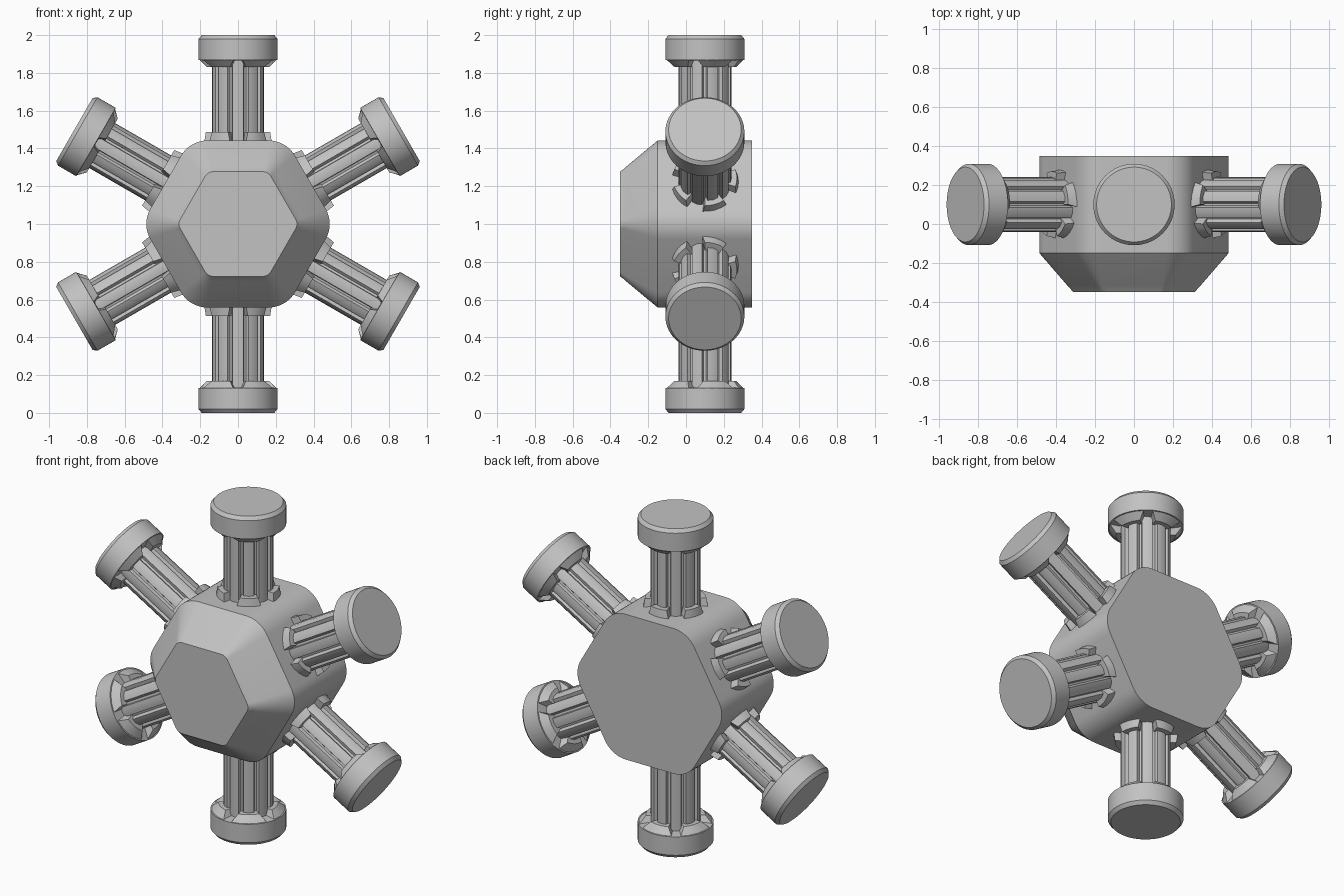
import bpy, bmesh
from math import sin, cos, pi, radians
from mathutils import Matrix

scene = bpy.context.scene
if "Cube" in scene.objects:
    bpy.data.objects.remove(scene.objects["Cube"], do_unlink=True)

grey = bpy.data.materials.new("plain grey")
grey.use_nodes = True
GREY = (0.54, 0.54, 0.54, 1)
grey.diffuse_color = GREY
grey.node_tree.nodes["Principled BSDF"].inputs["Base Color"].default_value = GREY


def loft(bm, rings):
    """Skin a stack of equal-length rings and cap both ends."""
    loops = [[bm.verts.new(p) for p in ring] for ring in rings]
    n = len(loops[0])
    for a, b in zip(loops, loops[1:]):
        for i in range(n):
            j = (i + 1) % n
            bm.faces.new((a[i], a[j], b[j], b[i]))
    bm.faces.new(loops[0][::-1])
    bm.faces.new(loops[-1])


def finish(bm, name, matrix=Matrix.Identity(4), angle=25):
    """Place the geometry, then turn it into a shaded object."""
    bmesh.ops.transform(bm, matrix=matrix, verts=bm.verts)
    bmesh.ops.recalc_face_normals(bm, faces=bm.faces)
    mesh = bpy.data.meshes.new(name)
    bm.to_mesh(mesh)
    bm.free()
    mesh.materials.append(grey)
    ob = bpy.data.objects.new(name, mesh)
    scene.collection.objects.link(ob)
    bpy.ops.object.select_all(action="DESELECT")
    ob.select_set(True)
    bpy.context.view_layer.objects.active = ob
    bpy.ops.object.shade_smooth_by_angle(angle=radians(angle))


def polar(r, a, z):
    """Point around the arm axis; angle zero faces the front."""
    return (r * sin(a), -r * cos(a), z)


def circle(r, z, n=64):
    return [polar(r, 2 * pi * i / n, z) for i in range(n)]


def rounded_hexagon(apothem, radius, y, steps=8):
    pts = []
    reach = (apothem - radius) / cos(pi / 6)
    for k in range(6):
        corner = k * pi / 3
        for s in range(steps + 1):
            a = corner - pi / 6 + pi / 3 * s / steps
            pts.append((reach * cos(corner) + radius * cos(a), y,
                        1 + reach * sin(corner) + radius * sin(a)))
    return pts


def lugs(bm, inner, foot, top, z0, z1, half_foot, half_top, steps=4):
    """Five tapered lugs in a ring, with a gap at the front."""
    for k in range(5):
        mid = radians(36 + 72 * k)
        rings = []
        for outer, z, half in ((foot, z0, half_foot), (top, z1, half_top)):
            angles = [mid + radians(half) * (2 * s / steps - 1) for s in range(steps + 1)]
            rings.append([polar(outer, a, z) for a in angles]
                         + [polar(inner, a, z) for a in reversed(angles)])
        loft(bm, rings)


# Hexagonal hub with a bevelled, stepped front
bm = bmesh.new()
loft(bm, [rounded_hexagon(*p) for p in (
    (0.442, 0.16, 0.35), (0.442, 0.16, -0.15), (0.305, 0.06, -0.315),
    (0.295, 0.05, -0.325), (0.277, 0.05, -0.35))])
finish(bm, "hub")

# Six arms, each a ribbed shaft with a base collar and an end cap
for k, side in enumerate(("top", "upper_right", "lower_right",
                          "bottom", "lower_left", "upper_left")):
    place = Matrix.Translation((0, 0.1, 1)) @ Matrix.Rotation(k * pi / 3, 4, "Y")

    # Shaft with ten ribs
    bm = bmesh.new()
    section = []
    for rib in range(10):
        for r, a in ((0.119, -15), (0.138, -12), (0.141, 0), (0.138, 12), (0.119, 15)):
            section.append((r, radians(36 * rib + a)))
    loft(bm, [[polar(r, a, z) for r, a in section] for z in (0.3, 0.9)])
    finish(bm, side + "_shaft", place)

    # Collar lugs at the hub
    bm = bmesh.new()
    lugs(bm, 0.12, 0.185, 0.17, 0.4, 0.488, 25, 18)
    finish(bm, side + "_collar", place)

    # End cap with a chamfered rim and lugs underneath
    bm = bmesh.new()
    loft(bm, [circle(0.16, 0.865), circle(0.209, 0.868), circle(0.209, 0.98), circle(0.192, 1)])
    lugs(bm, 0.12, 0.205, 0.165, 0.87, 0.83, 29, 21)
    finish(bm, side + "_cap", place)
